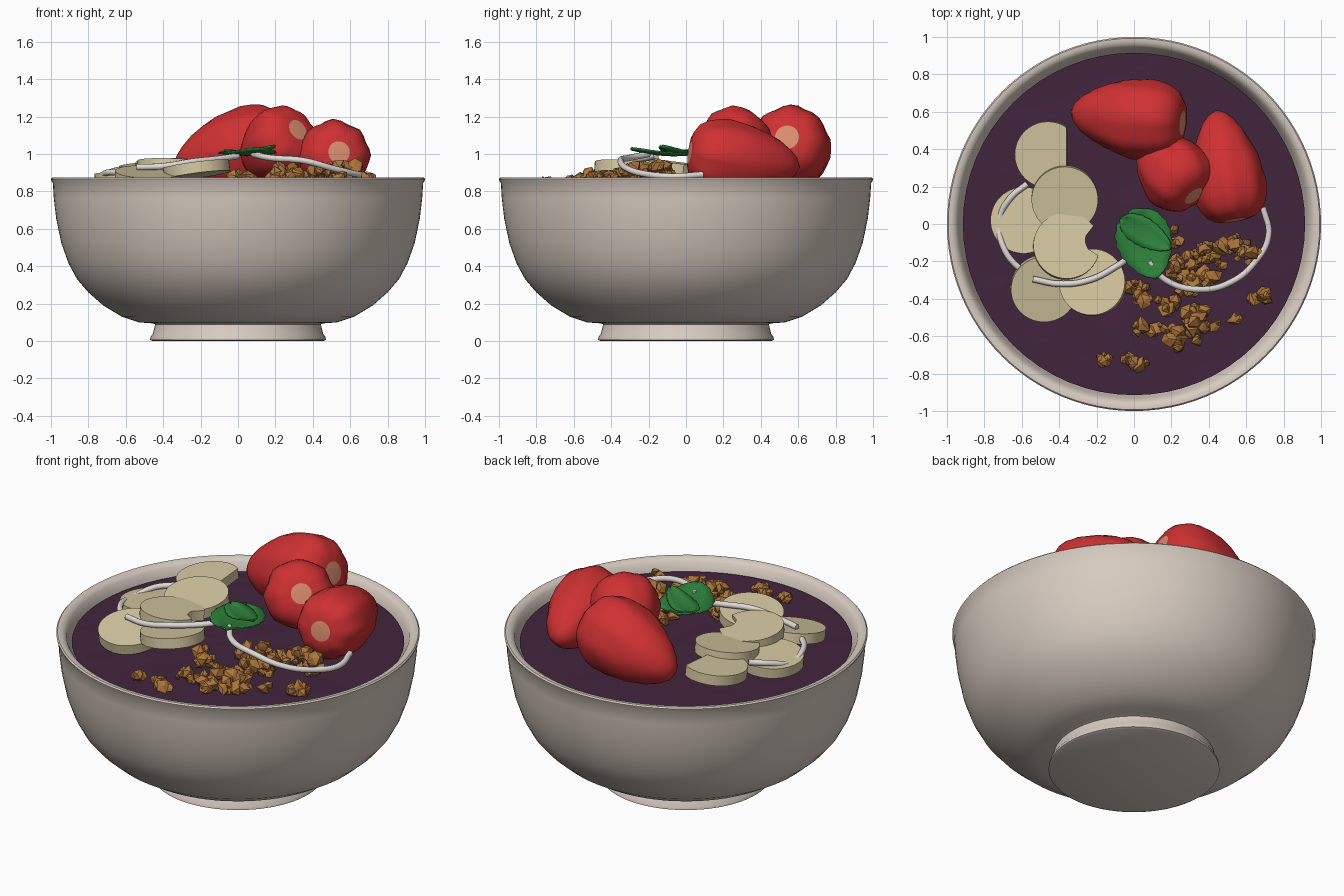
import bpy, bmesh, math, random
from mathutils import Vector, Matrix, noise

if "Cube" in bpy.data.objects:
    bpy.data.objects.remove(bpy.data.objects["Cube"])

random.seed(7)


def material(name, rgb):
    m = bpy.data.materials.new(name)
    m.diffuse_color = (*rgb, 1)
    m.use_nodes = True
    m.node_tree.nodes["Principled BSDF"].inputs["Base Color"].default_value = m.diffuse_color
    return m


CERAMIC = material("warm ceramic", (0.68, 0.60, 0.53))
PUREE = material("purple puree", (0.055, 0.018, 0.046))
RED = material("berry red", (0.62, 0.03, 0.032))
PALE = material("berry cut pink", (0.72, 0.27, 0.16))
CREAM = material("banana cream", (0.66, 0.57, 0.35))
OAT = material("toasted oat", (0.42, 0.18, 0.045))
GREEN = material("mint green", (0.026, 0.22, 0.042))
WHITE = material("coconut white", (0.74, 0.70, 0.67))


def finish(bm, name, mats, angle=None):
    bmesh.ops.recalc_face_normals(bm, faces=bm.faces)
    me = bpy.data.meshes.new(name)
    bm.to_mesh(me)
    bm.free()
    ob = bpy.data.objects.new(name, me)
    bpy.context.collection.objects.link(ob)
    for m in mats:
        me.materials.append(m)
    if angle:
        bpy.ops.object.select_all(action='DESELECT')
        ob.select_set(True)
        bpy.context.view_layer.objects.active = ob
        bpy.ops.object.shade_smooth_by_angle(angle=math.radians(angle))
    return ob


def lathe(profile, n):
    """Revolve (radius, height) points about z; zero radius closes to a pole."""
    bm = bmesh.new()
    rings = []
    for r, z in profile:
        k = n if r > 0 else 1
        rings.append([bm.verts.new((r * math.cos(2 * math.pi * i / n),
                                    r * math.sin(2 * math.pi * i / n), z)) for i in range(k)])
    for a, b in zip(rings, rings[1:]):
        for i in range(n):
            j = (i + 1) % n
            quad = [a[i % len(a)], a[j % len(a)], b[j % len(b)], b[i % len(b)]]
            bm.faces.new(list(dict.fromkeys(quad)))
    return bm


# Bowl with foot ring, outer wall, rounded rim and inner wall
bowl = lathe([(0, 0.01), (0.455, 0.005), (0.47, 0.012), (0.468, 0.028), (0.455, 0.045), (0.443, 0.095),
              (0.46, 0.1), (0.53, 0.105), (0.62, 0.135), (0.72, 0.195), (0.80, 0.265), (0.86, 0.335),
              (0.906, 0.42), (0.945, 0.53), (0.972, 0.66), (0.985, 0.77), (0.99, 0.85), (0.998, 0.862),
              (1.0, 0.872), (0.993, 0.88), (0.975, 0.88), (0.958, 0.872), (0.945, 0.86), (0.93, 0.82),
              (0.905, 0.74), (0.85, 0.55), (0.72, 0.35), (0.45, 0.2), (0, 0.17)], 96)
bmesh.ops.translate(bowl, verts=bowl.verts, vec=(0, 0, -0.005))
finish(bowl, "bowl", [CERAMIC], 40)

# Gently uneven puree surface
puree = lathe([(0, 0.81)] + [(0.915 * i / 12, 0.81) for i in range(1, 13)], 64)
for v in puree.verts:
    if v.co.xy.length < 0.9:
        v.co.z += 0.008 * noise.noise(v.co * 5)
finish(puree, "puree", [PUREE], 40)


# Strawberries: body revolved from the cut end to the tip, lightly lumpy
def strawberry(name, cut, tip, radius):
    cut, tip = Vector(cut), Vector(tip)
    length = (tip - cut).length
    shape = [(0, 0), (0.3, 0), (0.55, 0.015), (0.75, 0.06), (0.89, 0.13), (0.97, 0.22), (1, 0.32),
             (0.98, 0.43), (0.91, 0.55), (0.8, 0.67), (0.64, 0.79), (0.45, 0.89), (0.25, 0.96), (0, 1)]
    bm = lathe([(r * radius, t * length) for r, t in shape], 32)
    seed = Vector((radius * 90, length * 70, 3))
    for v in bm.verts:
        d = v.co.xy.length
        if d > 0.31 * radius:
            a = math.atan2(v.co.y, v.co.x)
            k = 1 + 0.035 * math.cos(8 * a) * (1 - v.co.z / length) + 0.05 * noise.noise(v.co * 14 + seed)
            v.co.x *= k
            v.co.y *= k
    for f in bm.faces:
        f.material_index = int(all(v.co.z < 1e-5 for v in f.verts))
    q = (tip - cut).to_track_quat('Z', 'Y')
    bm.transform(Matrix.Translation(cut) @ q.to_matrix().to_4x4())
    finish(bm, name, [RED, PALE], 32)


strawberry("strawberry_back", (0.26, 0.54, 1.09), (-0.34, 0.60, 0.93), 0.215)
strawberry("strawberry_middle", (0.32, 0.15, 1.13), (0.06, 0.46, 0.93), 0.192)
strawberry("strawberry_right", (0.54, 0.02, 1.01), (0.44, 0.61, 0.93), 0.195)


# Banana slices: outlines clipped by a straight cut or a round bite, then tilted
def banana(name, centre, normal, flat=None, bite=None, r=0.178, thick=0.06):
    pts = []
    for i in range(40):
        p = Vector((r * math.cos(i * math.pi / 20), r * math.sin(i * math.pi / 20)))
        if flat is not None:
            p.x = min(p.x, flat)
        if bite is not None:
            b, br = Vector(bite[:2]), bite[2]
            if (p - b).length < br:
                # slide the point inwards along its radius until it meets the bite circle
                u = p.normalized()
                m = u.dot(b)
                p = u * (m - math.sqrt(max(0, m * m - b.length_squared + br * br)))
        pts.append(p)
    bm = bmesh.new()
    face = bm.faces.new([bm.verts.new((p.x, p.y, -thick)) for p in pts])
    ext = bmesh.ops.extrude_face_region(bm, geom=[face])
    bmesh.ops.translate(bm, vec=(0, 0, thick),
                        verts=[g for g in ext["geom"] if isinstance(g, bmesh.types.BMVert)])
    q = Vector((0, 0, 1)).rotation_difference(Vector((*normal, 1)))
    bm.transform(Matrix.Translation(centre) @ q.to_matrix().to_4x4())
    bmesh.ops.triangulate(bm, faces=[f for f in bm.faces if len(f.verts) > 4])
    finish(bm, name, [CREAM], 35)


banana("banana_back", (-0.46, 0.37, 0.945), (-0.06, -0.08), flat=0.1)
banana("banana_left", (-0.59, 0.02, 0.905), (-0.06, 0.04))
banana("banana_upper", (-0.37, 0.13, 0.955), (0.0, -0.14))
banana("banana_centre", (-0.36, -0.115, 0.96), (0.03, 0.1), bite=(0.185, 0.03, 0.085))
banana("banana_lower", (-0.48, -0.35, 0.905), (0.03, -0.2))
banana("banana_front", (-0.225, -0.31, 0.945), (-0.13, 0.08))

# Granola: (x, y, spread x, spread y, count, height of pile)
clusters = [(0.36, -0.2, 0.17, 0.09, 18, 0.93), (0.55, -0.15, 0.09, 0.07, 12, 0.94),
            (0.30, -0.30, 0.14, 0.06, 10, 0.92), (0.38, -0.52, 0.16, 0.07, 14, 0.88),
            (0.27, -0.63, 0.08, 0.07, 6, 0.86), (0.03, -0.37, 0.07, 0.06, 6, 0.89),
            (0.08, -0.58, 0.07, 0.05, 4, 0.85), (0.22, -0.05, 0.05, 0.06, 4, 0.92),
            (-0.16, -0.72, 0.03, 0.02, 3, 0.85), (0.0, -0.74, 0.04, 0.03, 4, 0.85),
            (0.68, -0.39, 0.05, 0.04, 4, 0.87), (0.18, -0.42, 0.05, 0.04, 3, 0.87)]
crumbs = bmesh.new()
for cx, cy, sx, sy, count, top in clusters:
    for i in range(count):
        a, d = random.uniform(0, 2 * math.pi), math.sqrt(random.random())
        pos = Vector((cx + sx * d * math.cos(a), cy + sy * d * math.sin(a),
                      random.uniform(0.83, top)))
        size = random.uniform(0.024, 0.043)
        bit = bmesh.ops.create_icosphere(crumbs, subdivisions=1, radius=1)
        turn = Matrix.Rotation(random.uniform(0, 6.28), 3, Vector((random.random(), random.random(), 1)))
        for v in bit["verts"]:
            v.co = pos + turn @ v.co * size * random.uniform(0.65, 1.5)
        for _ in range(1):
            # small knob fused on the side of the crumb
            knob = bmesh.ops.create_icosphere(crumbs, subdivisions=1, radius=1)
            off = Vector((random.uniform(-1, 1), random.uniform(-1, 1), random.uniform(-0.4, 0.6))) * size
            for v in knob["verts"]:
                v.co = pos + off + v.co * size * random.uniform(0.4, 0.9)
finish(crumbs, "granola", [OAT])


# Mint leaves: pointed, slightly folded thin blades
def leaf(name, base, tip, width, lift):
    base, tip = Vector(base), Vector(tip)
    axis = tip - base
    side = axis.cross(Vector((0, 0, 1))).normalized()
    bm = bmesh.new()
    rows = []
    for i in range(15):
        t = i / 14
        w = width * math.sin(math.pi * t ** 0.8) ** 0.6 if 0 < t < 1 else 0.004
        w *= 1 + 0.03 * (-1) ** i
        rows.append([bm.verts.new(base + axis * t + side * w * s +
                                  Vector((0, 0, lift * (abs(s) - 0.5) - 0.02 * math.sin(math.pi * t))))
                     for s in (-1, -0.5, 0, 0.5, 1)])
    for a, b in zip(rows, rows[1:]):
        for j in range(4):
            bm.faces.new((a[j], a[j + 1], b[j + 1], b[j]))
    ob = finish(bm, name, [GREEN], 60)
    ob.modifiers.new("thickness", 'SOLIDIFY').thickness = 0.008


leaf("mint_leaf_large", (0.0, 0.085, 1.005), (0.12, -0.295, 1.025), 0.15, 0.012)
leaf("mint_leaf_small", (-0.07, 0.03, 1.02), (0.195, -0.13, 1.045), 0.075, 0.012)


# Coconut strands: round smooth curves
def strand(name, points, radius=0.017):
    cu = bpy.data.curves.new(name, 'CURVE')
    cu.dimensions = '3D'
    cu.bevel_depth = radius
    cu.bevel_resolution = 3
    cu.use_fill_caps = True
    cu.resolution_u = 8
    sp = cu.splines.new('BEZIER')
    sp.bezier_points.add(len(points) - 1)
    for bp, p in zip(sp.bezier_points, points):
        bp.co = p
        bp.handle_left_type = bp.handle_right_type = 'AUTO'
    cu.materials.append(WHITE)
    bpy.context.collection.objects.link(bpy.data.objects.new(name, cu))


strand("coconut_strand_right", [(0.08, -0.2, 1.0), (0.17, -0.3, 0.98), (0.35, -0.35, 0.965), (0.52, -0.31, 0.92),
                                (0.65, -0.2, 0.89), (0.72, -0.06, 0.88), (0.69, 0.09, 0.89)])
strand("coconut_strand_front", [(0.0, -0.16, 0.99), (-0.1, -0.23, 0.975), (-0.24, -0.3, 0.96),
                                (-0.4, -0.32, 0.935), (-0.54, -0.295, 0.93)])
strand("coconut_strand_left", [(-0.52, -0.29, 0.89), (-0.62, -0.23, 0.9), (-0.7, -0.12, 0.9),
                               (-0.72, 0.02, 0.88), (-0.66, 0.14, 0.91), (-0.57, 0.215, 0.92)])
